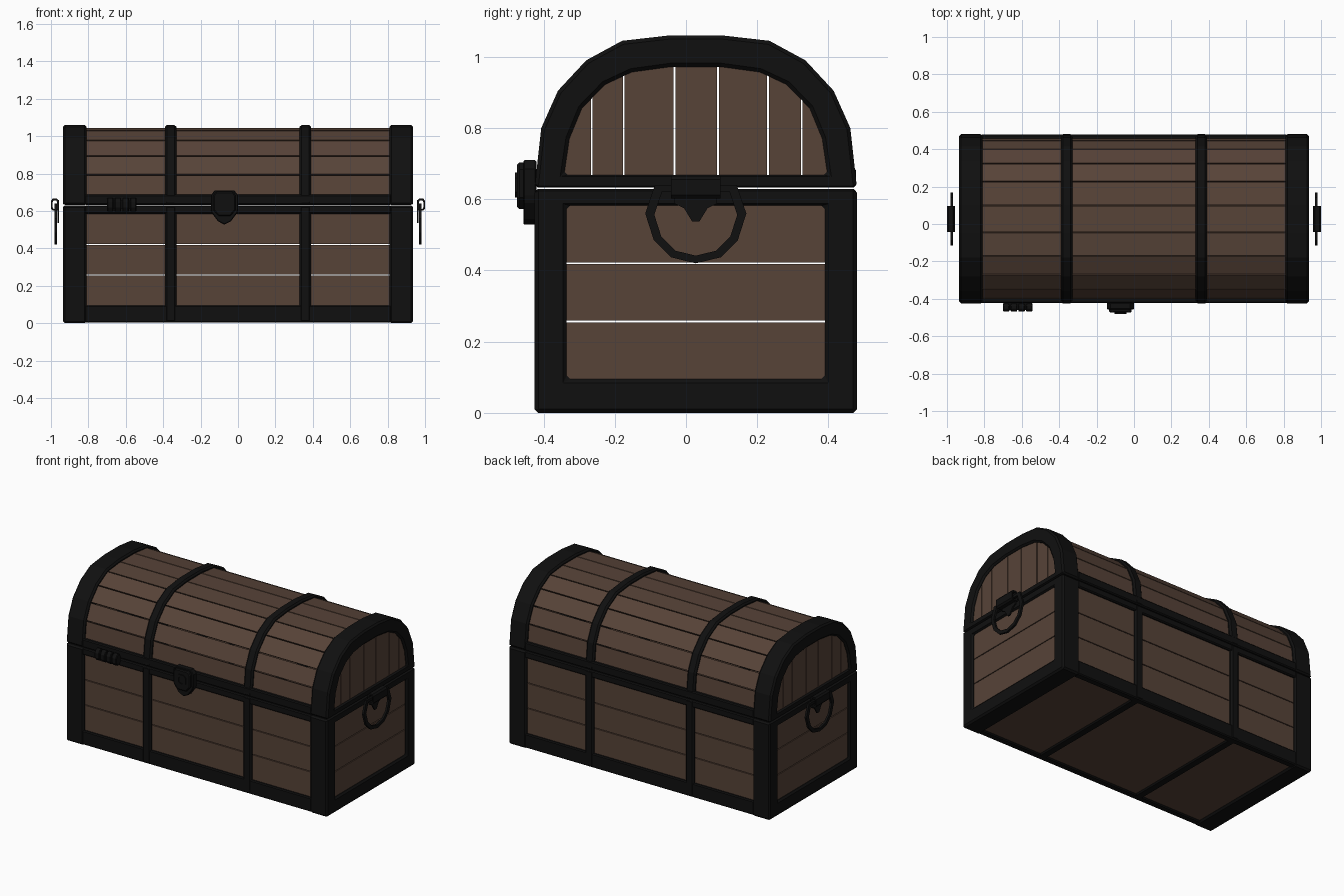
import bpy, bmesh, math

if "Cube" in bpy.data.objects:
    bpy.data.objects.remove(bpy.data.objects["Cube"])

CY = 0.0275      # chest centre in y (the lock pushes the bounds forward)


def material(name, rgb):
    m = bpy.data.materials.new(name)
    m.diffuse_color = (*rgb, 1)
    m.use_nodes = True
    m.node_tree.nodes["Principled BSDF"].inputs["Base Color"].default_value = m.diffuse_color
    return m


WOOD = material("wood", (0.095, 0.056, 0.039))
IRON = material("iron", (0.005, 0.005, 0.005))


def make(name, verts, faces, mat, bevel=0):
    bm = bmesh.new()
    vs = [bm.verts.new((x, y + CY, z)) for x, y, z in verts]
    for f in faces:
        bm.faces.new([vs[i] for i in f])
    bmesh.ops.recalc_face_normals(bm, faces=bm.faces)
    me = bpy.data.meshes.new(name)
    bm.to_mesh(me)
    bm.free()
    me.materials.append(mat)
    ob = bpy.data.objects.new(name, me)
    bpy.context.collection.objects.link(ob)
    if bevel:
        mod = ob.modifiers.new("bevel", 'BEVEL')
        mod.width = bevel
        mod.segments = 1
        mod.limit_method = 'ANGLE'
        mod.angle_limit = math.radians(50)
    return ob


def place(pts, axis, t):
    """2D points (a, z) set at t along the x or y axis."""
    return [(t, a, z) if axis == 'x' else (a, t, z) for a, z in pts]


def prism(name, pts, axis, lo, hi, mat=IRON, bevel=0):
    n = len(pts)
    faces = [tuple(range(n)), tuple(range(n, 2 * n))]
    faces += [(i, (i + 1) % n, n + (i + 1) % n, n + i) for i in range(n)]
    return make(name, place(pts, axis, lo) + place(pts, axis, hi), faces, mat, bevel)


def band(name, outer, inner, axis, lo, hi, mat=IRON, bevel=0, closed=True):
    """Frame between two profiles, extruded along an axis."""
    n = len(outer)
    v = sum((place(p, axis, t) for t in (lo, hi) for p in (outer, inner)), [])
    faces = []
    for i in range(n if closed else n - 1):
        j = (i + 1) % n
        faces += [(i, j, n + j, n + i), (2 * n + i, 2 * n + j, 3 * n + j, 3 * n + i),
                  (i, j, 2 * n + j, 2 * n + i), (n + i, n + j, 3 * n + j, 3 * n + i)]
    if not closed:
        faces += [(e, n + e, 3 * n + e, 2 * n + e) for e in (0, n - 1)]
    return make(name, v, faces, mat, bevel)


def box(name, x, y, z, mat=IRON, bevel=0):
    return prism(name, [(y[0], z[0]), (y[1], z[0]), (y[1], z[1]), (y[0], z[1])],
                 'x', x[0], x[1], mat, bevel)


def mirrored(half):
    return half + [(-a, z) for a, z in reversed(half)]


def rect(w, z0, z1):
    return [(w, z0), (w, z1), (-w, z1), (-w, z0)]


def shrink(pts, d, zc=0.633):
    """Pull an arch profile inwards by roughly d."""
    out = []
    for a, z in pts:
        r = math.hypot(a, z - zc)
        k = (r - d) / r
        out.append((a * k, zc + (z - zc) * k))
    return out


def height(profile, a):
    for (a0, z0), (a1, z1) in zip(profile, profile[1:]):
        if a1 <= a <= a0:
            return z0 + (z1 - z0) * (a0 - a) / (a0 - a1)
    return profile[0][1]


# Arched lid profiles
outer = mirrored([(0.4525, 0.633), (0.434, 0.80), (0.387, 0.905),
                  (0.308, 0.99), (0.207, 1.045), (0.075, 1.06)])
inner = mirrored([(0.37, 0.668), (0.355, 0.77), (0.32, 0.855),
                  (0.255, 0.922), (0.18, 0.957), (0.07, 0.972)])
middle = [((a + c) / 2, (b + d) / 2) for (a, b), (c, d) in zip(outer, inner)]

# Iron end frames, end boards
board_y = [-0.40, -0.2925, -0.2025, -0.06, 0.0625, 0.2025, 0.2975, 0.40]
rows = [0.093, 0.257, 0.42, 0.60]
G = 0.0025
for s, side in ((1, "right"), (-1, "left")):
    band(f"lid_end_frame_{side}", outer, inner, 'x', s * 0.81, s * 0.935, bevel=0.01)
    band(f"body_end_frame_{side}", rect(0.4525, 0, 0.629), rect(0.3625, 0.095, 0.582),
         'x', s * 0.81, s * 0.935, bevel=0.01)
    for i, (a, b) in enumerate(zip(board_y, board_y[1:])):
        a, b = a + G, b - G
        top = [(b, height(middle, b))]
        top += [p for p in middle if a < p[0] < b]
        top += [(a, height(middle, a))]
        prism(f"lid_end_board_{side}_{i}", [(a, 0.65), (b, 0.65)] + top,
              'x', s * 0.90, s * 0.922, WOOD)
    for i, (a, b) in enumerate(zip(rows, rows[1:])):
        box(f"body_end_board_{side}_{i}", (s * 0.90, s * 0.922), (-0.39, 0.39),
            (a + G, b - G), WOOD)
    # Middle straps over lid and around body
    band(f"lid_strap_{side}", outer, shrink(outer, 0.04), 'x', s * 0.33, s * 0.39,
         bevel=0.01, closed=False)
    band(f"body_strap_{side}", rect(0.4525, 0.004, 0.629), rect(0.415, 0.04, 0.60),
         'x', s * 0.33, s * 0.39, bevel=0.01)

# Lid planks, one for each flat of the arch
po, pi = shrink(outer, 0.017), shrink(outer, 0.037)
for i in range(len(outer) - 1):
    (a0, z0), (a1, z1) = po[i], po[i + 1]
    k = 0.003 / math.hypot(a1 - a0, z1 - z0)

    def mix(p, q, t):
        return (p[0] + (q[0] - p[0]) * t, p[1] + (q[1] - p[1]) * t)
    prism(f"lid_plank_{i}", [mix(po[i], po[i + 1], k), mix(po[i], po[i + 1], 1 - k),
                             mix(pi[i], pi[i + 1], 1 - k), mix(pi[i], pi[i + 1], k)],
          'x', -0.83, 0.83, WOOD)

# Front and back planks and iron rims
for s, side in ((-1, "front"), (1, "back")):
    for i, (a, b) in enumerate(zip(rows, rows[1:])):
        box(f"body_plank_{side}_{i}", (-0.83, 0.83), (s * 0.415, s * 0.436),
            (a + G, b - G), WOOD)
    for part, z in (("lower_rim", (0.004, 0.095)), ("body_rim", (0.585, 0.629)),
                    ("lid_rim", (0.633, 0.687))):
        box(f"{part}_{side}", (-0.82, 0.82), (s * 0.405, s * 0.45), z, bevel=0.006)

# Floor
box("floor", (-0.83, 0.83), (-0.43, 0.43), (0.012, 0.03), WOOD)

# Lock on the front
LX, F = -0.0725, -CY


def lock_shape(k, pts):
    return [(LX + a * k, z) for a, z in pts]


shield = mirrored([(0.0, 0.527), (0.035, 0.545), (0.068, 0.59), (0.073, 0.61),
                   (0.073, 0.685), (0.052, 0.71)])[:-1]
prism("lock_plate", lock_shape(1, shield), 'y', F - 0.42, F - 0.457, bevel=0.004)
front = mirrored([(0.03, 0.572), (0.06, 0.605), (0.06, 0.683), (0.045, 0.703)])
prism("lock_body", lock_shape(1, front), 'y', F - 0.45, F - 0.474, bevel=0.006)
hole_o = mirrored([(0.014, 0.605), (0.032, 0.62), (0.032, 0.66), (0.018, 0.675)])
band("keyhole_rim", lock_shape(1, hole_o),
     lock_shape(0.55, [(a, 0.64 + (z - 0.64) * 0.6) for a, z in hole_o]),
     'y', F - 0.47, F - 0.48)

# Ribbed clasp on the front left
for i in range(4):
    x = -0.70 + i * 0.041
    c = [(F - 0.445 + 0.026 * math.cos(math.radians(22.5 + 45 * j)),
          0.633 + 0.04 * math.sin(math.radians(22.5 + 45 * j))) for j in range(8)]
    prism(f"clasp_rib_{i}", c, 'x', x, x + 0.034, bevel=0.004)
box("clasp_core", (-0.69, -0.555), (F - 0.42, F - 0.46), (0.61, 0.656))

# Ring handles with sleeve and pointed tongue at both ends
ring = mirrored([(0.115, 0.64), (0.142, 0.56), (0.118, 0.485), (0.07, 0.437), (0.0, 0.42)])
del ring[5]
ring_in = [(a * 0.82, 0.54 + (z - 0.54) * 0.82) for a, z in ring]
tongue = mirrored([(0.06, 0.66), (0.06, 0.588), (0.033, 0.575), (0.01, 0.537)])
for s, side in ((1, "right"), (-1, "left")):
    band(f"handle_ring_{side}", ring, ring_in, 'x', s * 0.967, s * 0.98)
    prism(f"handle_tongue_{side}", tongue, 'x', s * 0.957, s * 0.966)
    so = [(dx, z) for dx, z in mirrored([(0.021, 0.612), (0.021, 0.655), (0.012, 0.666)])]
    so += [(-0.012, 0.602), (0.012, 0.602)]
    si = [(a * 0.55, 0.634 + (z - 0.634) * 0.7) for a, z in so]
    band(f"handle_sleeve_{side}", [(s * (0.979 + a), z) for a, z in so],
         [(s * (0.979 + a), z) for a, z in si], 'y', -0.07, 0.07)
